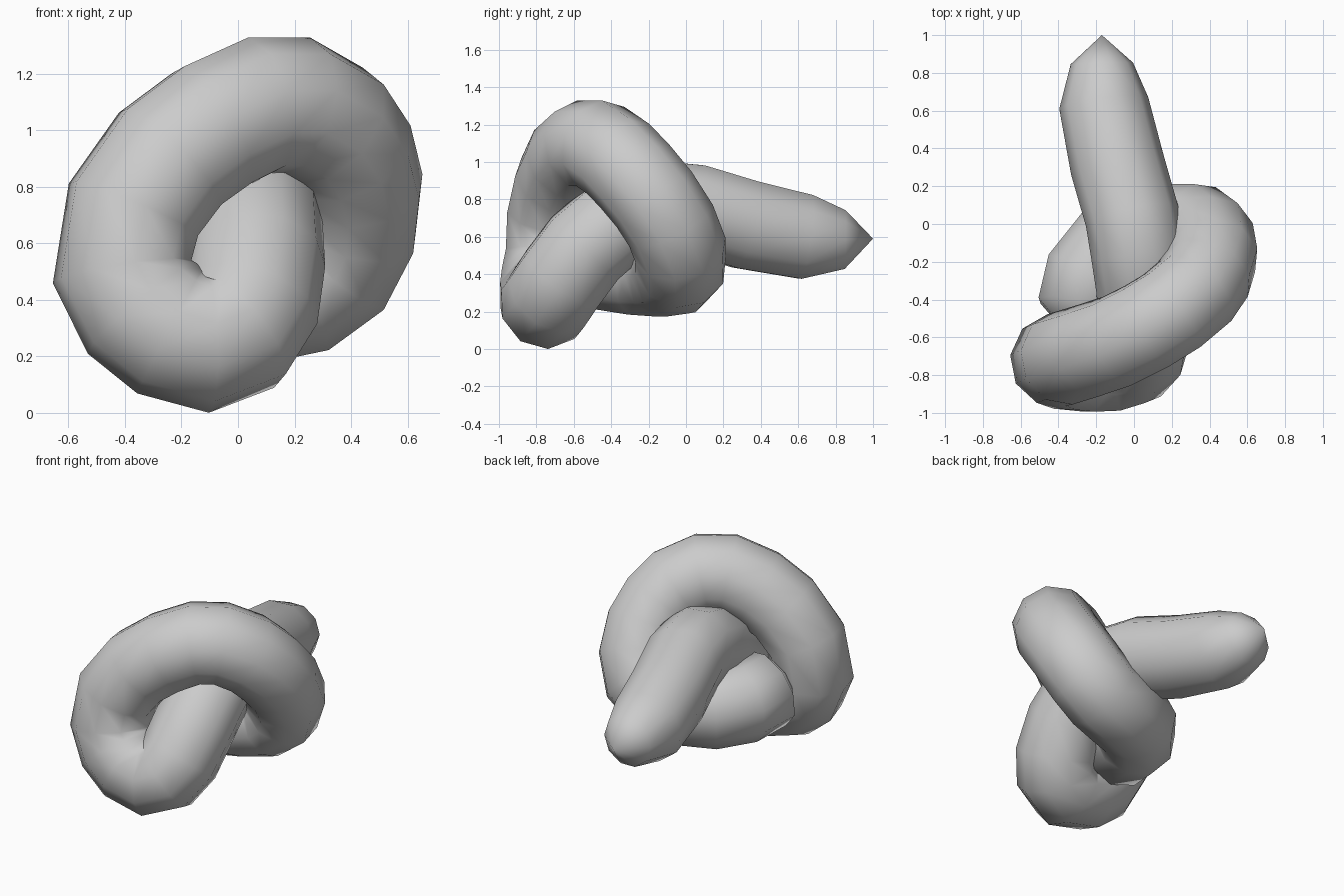
import bpy
import bmesh

cube = bpy.data.objects.get("Cube")
if cube:
    bpy.data.objects.remove(cube, do_unlink=True)

grey = bpy.data.materials.new("plain grey")
grey.use_nodes = True
colour = (0.6, 0.6, 0.6, 1.0)
grey.diffuse_color = colour
grey.node_tree.nodes["Principled BSDF"].inputs["Base Color"].default_value = colour

THICK = 0.25

# centre line of the knotted tube, from the free tail to the tucked end
tail = [(-.17, 1, .59), (-.17, .85, .585), (-.16, .64, .6), (-.09, .32, .665),
        (-.01, .04, .75), (.02, -.14, .77)]
front_bend = [(.05, -.34, .71), (.06, -.54, .54), (.04, -.66, .38), (-.01, -.72, .29),
              (-.11, -.75, .25), (-.24, -.755, .29), (-.34, -.745, .37)]
arch = [(-.41, -.72, .5), (-.37, -.71, .72), (-.24, -.67, .9), (-.09, -.62, 1.01),
        (.07, -.54, 1.085), (.2, -.46, 1.085), (.32, -.36, 1.015), (.38, -.27, .92),
        (.41, -.17, .8)]
tucked_end = [(.395, -.08, .66), (.33, -.03, .53), (.22, -.03, .45), (.06, -.06, .42),
              (-.12, -.13, .42), (-.23, -.27, .43), (-.27, -.46, .46), (-.32, -.62, .5)]
path = tail + front_bend + arch + tucked_end

# relative thickness: pointed tips, full body
widths = [1.0] * len(path)
widths[0] = widths[-1] = 0.0
widths[1] = 0.66
widths[2] = 0.95

curve = bpy.data.curves.new("knotted_tube", "CURVE")
curve.dimensions = "3D"
curve.bevel_depth = THICK
curve.bevel_resolution = 3
spline = curve.splines.new("POLY")
spline.points.add(len(path) - 1)
for point, place, width in zip(spline.points, path, widths):
    point.co = (*place, 1)
    point.radius = width

tube = bpy.data.objects.new("knotted_tube", curve)
bpy.context.collection.objects.link(tube)
curve.materials.append(grey)

# turn the swept curve into a mesh
bpy.ops.object.select_all(action="DESELECT")
tube.select_set(True)
bpy.context.view_layer.objects.active = tube
bpy.ops.object.convert(target="MESH")

# close both tips to a single point, then shade smooth
mesh = bpy.context.object.data
bm = bmesh.new()
bm.from_mesh(mesh)
bmesh.ops.remove_doubles(bm, verts=bm.verts, dist=0.001)
bmesh.ops.recalc_face_normals(bm, faces=bm.faces)
bm.to_mesh(mesh)
bm.free()
bpy.ops.object.shade_smooth()
